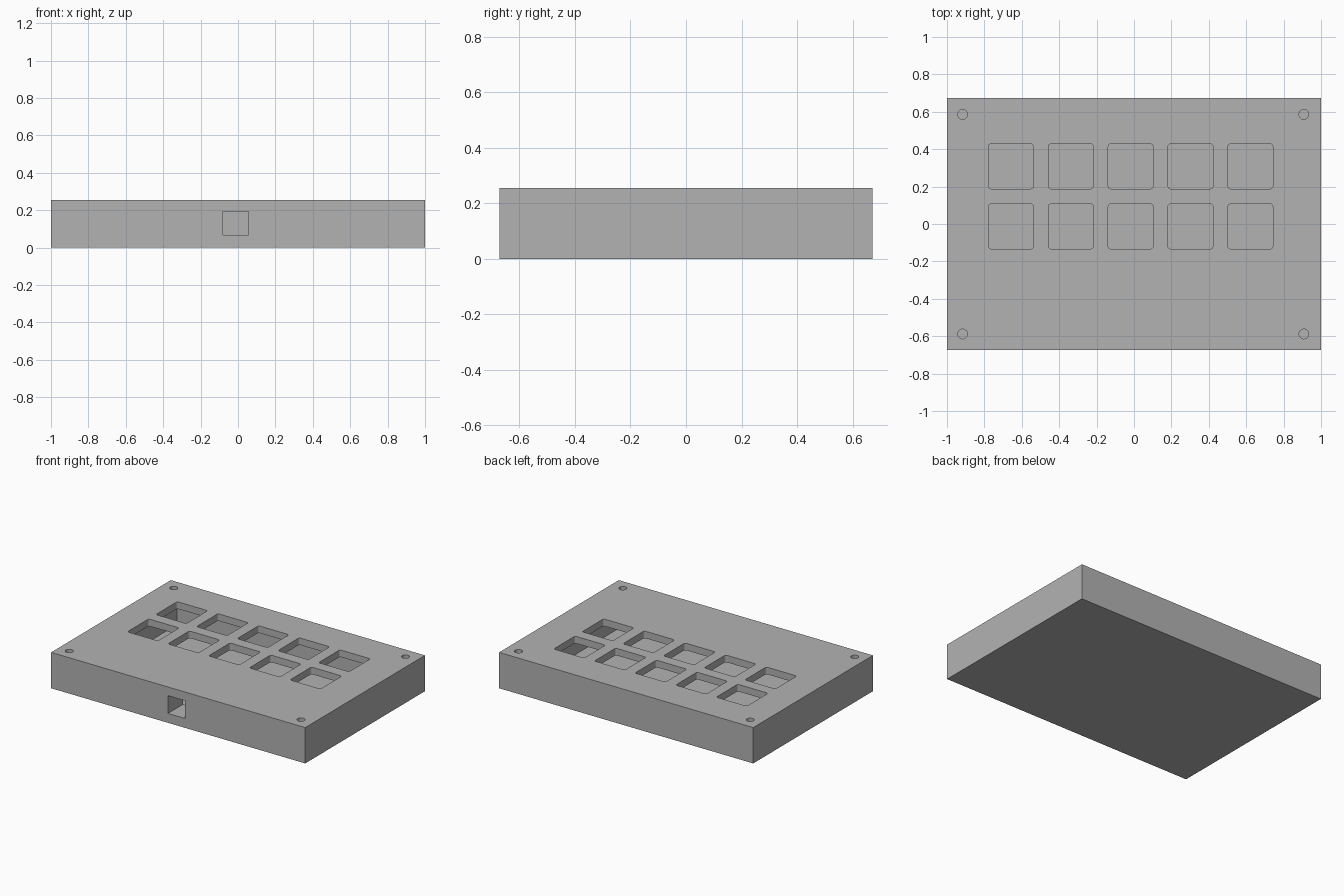
import bpy, bmesh, math

if "Cube" in bpy.data.objects:
    bpy.data.objects.remove(bpy.data.objects["Cube"])

W, D, H = 1.0, 0.6725, 0.255          # half width, half depth, height
WALL, PLATE, FLOOR = 0.17, 0.05, 0.05

grey = bpy.data.materials.new("plain grey")
grey.diffuse_color = (0.45, 0.45, 0.45, 1)
grey.use_nodes = True
grey.node_tree.nodes["Principled BSDF"].inputs["Base Color"].default_value = grey.diffuse_color


def prism(bm, points, z0, z1):
    """Closed upright solid from an outline."""
    face = bm.faces.new([bm.verts.new((x, y, z0)) for x, y in points])
    out = bmesh.ops.extrude_face_region(bm, geom=[face])["geom"]
    top = [v for v in out if isinstance(v, bmesh.types.BMVert)]
    bmesh.ops.translate(bm, verts=top, vec=(0, 0, z1 - z0))


def rounded(cx, cy, half, r, steps=4):
    pts = []
    for k, (sx, sy) in enumerate([(1, 1), (-1, 1), (-1, -1), (1, -1)]):
        for i in range(steps + 1):
            a = math.pi / 2 * (k + i / steps)
            pts.append((cx + sx * (half - r) + r * math.cos(a),
                        cy + sy * (half - r) + r * math.sin(a)))
    return pts


def circle(cx, cy, r, n=24):
    return [(cx + r * math.cos(2 * math.pi * i / n),
             cy + r * math.sin(2 * math.pi * i / n)) for i in range(n)]


def rect(x0, x1, y0, y1):
    return [(x0, y0), (x1, y0), (x1, y1), (x0, y1)]


def make(name, solids):
    bm = bmesh.new()
    for pts, z0, z1 in solids:
        prism(bm, pts, z0, z1)
    bmesh.ops.recalc_face_normals(bm, faces=bm.faces)
    mesh = bpy.data.meshes.new(name)
    bm.to_mesh(mesh)
    bm.free()
    mesh.materials.append(grey)
    ob = bpy.data.objects.new(name, mesh)
    bpy.context.collection.objects.link(ob)
    return ob


# Solid case
case = make("keypad_case", [(rect(-W, W, -D, D), 0, H)])

# Inner cavity
cavity = make("cavity_cutter", [(rect(-W + WALL, W - WALL, -D + WALL, D - WALL),
                                 FLOOR, H - PLATE)])
# Two rows of five key openings
keys = make("key_cutter", [(rounded(-0.018 + 0.32 * i, y, 0.12, 0.014), H - PLATE - 0.03, H + 0.1)
                           for i in range(-2, 3) for y in (0.308, -0.013)])
# Corner screw holes
screws = make("screw_cutter", [(circle(x, y, 0.026), FLOOR, H + 0.1)
                               for x in (-0.916, 0.908) for y in (-0.588, 0.586)])
# Cable port through the front wall
port = make("cable_port_cutter", [(rect(-0.08, 0.055, -D - 0.1, -D + WALL + 0.05), 0.067, 0.193)])

for cutter in (cavity, keys, screws, port):
    mod = case.modifiers.new(cutter.name, 'BOOLEAN')
    mod.operation = 'DIFFERENCE'
    mod.solver = 'EXACT'
    mod.object = cutter
    bpy.context.view_layer.objects.active = case
    bpy.ops.object.modifier_apply(modifier=mod.name)
    bpy.data.objects.remove(cutter)
